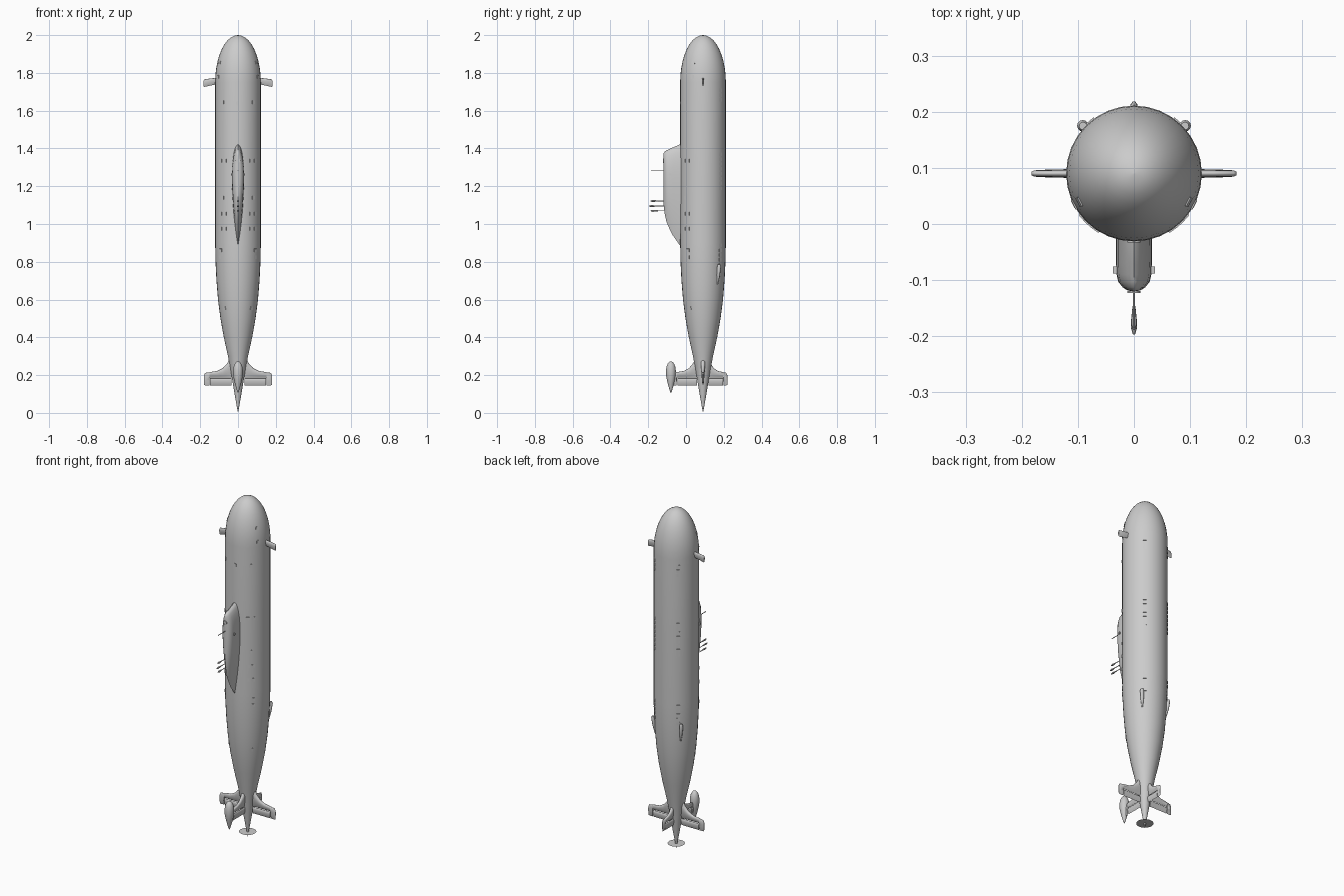
import bpy, bmesh, math
from mathutils import Matrix, Vector

if "Cube" in bpy.data.objects:
    bpy.data.objects.remove(bpy.data.objects["Cube"])

CY = 0.09   # hull axis sits at y = 0.09
NOSE = [(2 - 0.25 * (1 - math.cos(a)), 0.121 * math.sin(a))
        for a in [math.pi / 2 * i / 10 for i in range(11)]]
HULL = NOSE + [(1.33, .121), (.9, .121), (.8, .119), (.7, .114), (.6, .106), (.5, .093), (.4, .075),
               (.3, .053), (.2, .035), (.1, .018), (.03, .006), (0, 0)]


def finish(name, bm, angle=35):
    bmesh.ops.remove_doubles(bm, verts=bm.verts, dist=1e-6)
    bmesh.ops.recalc_face_normals(bm, faces=bm.faces)
    me = bpy.data.meshes.new(name)
    bm.to_mesh(me)
    bm.free()
    ob = bpy.data.objects.new(name, me)
    bpy.context.collection.objects.link(ob)
    bpy.ops.object.select_all(action='DESELECT')
    ob.select_set(True)
    bpy.context.view_layer.objects.active = ob
    bpy.ops.object.shade_smooth_by_angle(angle=math.radians(angle))
    return ob


def skin(bm, rings):
    """Bridge closed rings of points and cap both ends."""
    vs = [[bm.verts.new(p) for p in r] for r in rings]
    n = len(vs[0])
    for a, b in zip(vs, vs[1:]):
        for i in range(n):
            bm.faces.new((a[i], a[(i + 1) % n], b[(i + 1) % n], b[i]))
    bm.faces.new(vs[0])
    bm.faces.new(vs[-1])


def lathe(name, profile, origin, n, axis='Z'):
    """Revolve (height, radius) pairs; axis 'Y' points the height to -y."""
    bm = bmesh.new()
    rot = Matrix.Rotation(math.pi / 2, 4, 'X') if axis == 'Y' else Matrix()
    m = Matrix.Translation(origin) @ rot
    skin(bm, [[m @ Vector((max(r, 1e-5) * math.cos(2 * math.pi * i / n),
                           max(r, 1e-5) * math.sin(2 * math.pi * i / n), h)) for i in range(n)]
              for h, r in profile])
    return finish(name, bm)


def foil(name, stations, angle, n=10):
    """Streamlined fin: stations are (span from hull axis, front z, rear z, half thickness)."""
    bm = bmesh.new()
    c, s = math.cos(angle), math.sin(angle)
    rings = []
    for span, zf, zr, t in stations:
        side = []
        for i in range(n + 1):
            u = (1 - math.cos(math.pi * i / n)) / 2
            w = math.sqrt(max(0, 1 - ((.3 - u) / .3) ** 2)) if u < .3 else 1 - ((u - .3) / .7) ** 2
            side.append((zf + (zr - zf) * u, t * w))
        loop = side + [(z, -w) for z, w in side[-2:0:-1]]
        rings.append([(span * c - w * s, CY + span * s + w * c, z) for z, w in loop])
    skin(bm, rings)
    return finish(name, bm, 50)


def hull_radius(z):
    for (z1, r1), (z0, r0) in zip(HULL, HULL[1:]):
        if z0 <= z <= z1:
            return r0 + (r1 - r0) * (z - z0) / (z1 - z0)


def plates(name, spots, size, depth):
    """Small raised plates lying on the hull at (angle in degrees, z), mirrored in x."""
    bm = bmesh.new()
    for deg, z in spots:
        for a in (math.radians(deg), math.radians(180 - deg)):
            slope = (hull_radius(z + .01) - hull_radius(z - .01)) / .02
            m = (Matrix.Translation((0, CY, 0)) @ Matrix.Rotation(a, 4, 'Z')
                 @ Matrix.Translation((hull_radius(z), 0, z))
                 @ Matrix.Rotation(math.atan(slope), 4, 'Y') @ Matrix.Diagonal((depth, size, size, 1)))
            bmesh.ops.create_cube(bm, size=1, matrix=m)
    return finish(name, bm)


# Hull and flat propeller disc
lathe("hull", HULL, (0, CY, 0), 32)
bm = bmesh.new()
bmesh.ops.create_circle(bm, cap_ends=True, segments=24, radius=.046,
                        matrix=Matrix.Translation((0, CY, .03)))
finish("propeller_disc", bm)

# Sail
foil("sail", [(.10, 1.424, .87, .032), (.125, 1.42, .89, .032), (.16, 1.405, .94, .032),
              (.18, 1.396, .98, .031), (.193, 1.39, 1.01, .028), (.203, 1.383, 1.055, .02),
              (.208, 1.375, 1.1, .012), (.21, 1.36, 1.15, .003)], -math.pi / 2, 16)
lathe("bridge_hatch", [(0, .012), (.004, .012), (.004, .009), (.002, .009)], (0, -.119, 1.335), 12, 'Y')
bm = bmesh.new()
for sx in (-1, 1):
    bmesh.ops.create_cube(bm, size=1, matrix=Matrix.Translation((sx * .032, -.082, 1.262))
                          @ Matrix.Diagonal((.01, .012, .012, 1)))
finish("sail_lights", bm)

# Masts on the sail
lathe("front_mast", [(0, .002), (.085, .002), (.085, 0)], (0, -.1, 1.285), 8, 'Y')
for i, (z, tip) in enumerate([(1.122, .092), (1.095, .1), (1.07, .09)]):
    lathe(f"rear_mast_{i + 1}", [(0, .002), (tip - .042, .002), (tip - .037, .003),
                                 (tip - .012, .0055), (tip, .002), (tip, 0)],
          (0, -.097, z), 8, 'Y')

# Stern fins with separate control surfaces
FIN = [(.0, .32, .187, .013), (.04, .3, .187, .012), (.055, .265, .187, .011), (.08, .237, .187, .009),
       (.11, .222, .187, .008), (.15, .216, .187, .007), (.152, .215, .146, .007),
       (.174, .212, .146, .006), (.181, .2, .148, .002)]
FLAP = [(.034, .184, .146, .006), (.148, .184, .146, .005)]
for name, deg, k in [("right_stern_plane", 0, 1), ("left_stern_plane", 180, 1),
                     ("lower_rudder", 90, .71), ("upper_rudder", -90, .92)]:
    a = math.radians(deg)
    foil(name, [(s * k, zf, zr, t) for s, zf, zr, t in FIN], a)
    foil(name + "_flap", [(s * k if k > .8 else .03 + (s - .034) * .66, zf, zr, t)
                          for s, zf, zr, t in FLAP], a)

# Teardrop pod on the upper rudder
lathe("rudder_pod", [(.273, 0), (.27, .009), (.26, .017), (.245, .023), (.225, .026), (.195, .025),
                     (.165, .019), (.135, .011), (.115, .005), (.105, 0)], (0, -.08, 0), 16)

# Bow planes
for name, a in (("right_bow_plane", 0), ("left_bow_plane", math.pi)):
    foil(name, [(.1, 1.775, 1.742, .006), (.14, 1.771, 1.734, .006),
                (.178, 1.766, 1.726, .0055), (.183, 1.758, 1.728, .003)], a)

# Deck hatches, flood openings along the keel sides
deck = [(-27.5, 1.855), (-27.5, 1.78), (-48, 1.645), (-48, 1.14), (-41, .86), (-41, .825), (-44, .555)]
deck += [(d, z) for z in (1.335, 1.055, .975) for d in (-55, -41)]
plates("deck_hatches", deck, .018, .004)
rows = [(50, z0 + .0255 * i) for z0, n in ((1.657, 3), (1.19, 8), (.785, 5)) for i in range(n)]
plates("keel_openings", rows, .018, .004)
lathe("bow_hatch", [(0, .012), (.003, .012), (.003, 0)], (0, CY - .12, 1.64), 12, 'Y')

# Tapered fairings low on both sides
for name, deg in (("right_fairing", 43), ("left_fairing", 137)):
    d = Vector((math.cos(math.radians(deg)), math.sin(math.radians(deg)), 0))
    bm = bmesh.new()
    skin(bm, [[Vector((0, CY, z)) + d * dist + Vector((r * math.cos(t), r * math.sin(t), 0))
               for t in [math.pi * i / 6 for i in range(12)]]
              for z, dist, r in ((.785, .124, .007), (.775, .125, .01), (.73, .119, .009), (.68, .112, .003))])
    finish(name, bm)
